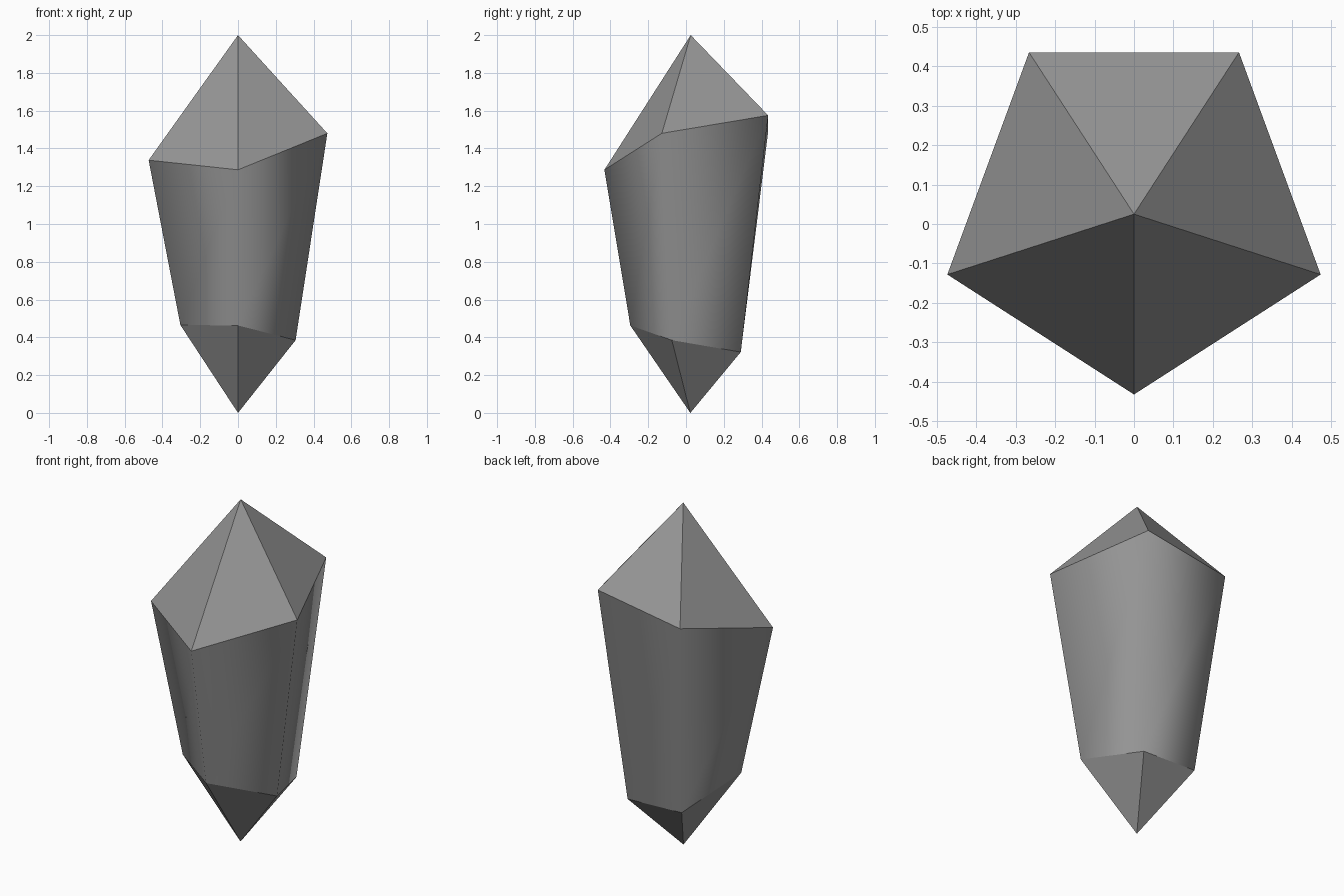
import bpy, bmesh

cube = bpy.data.objects.get("Cube")
if cube:
    bpy.data.objects.remove(cube, do_unlink=True)

# Stone colour
stone = bpy.data.materials.new("grey_stone")
stone.use_nodes = True
grey = (0.3, 0.3, 0.3, 1)
stone.diffuse_color = grey
stone.node_tree.nodes["Principled BSDF"].inputs["Base Color"].default_value = grey

# Uneven five-sided rings, counter-clockwise from the front corner
LOWER_RING = [(0, -.295, .463), (.305, -.075, .385), (.175, .29, .322),
              (-.175, .29, .335), (-.305, -.075, .465)]
UPPER_RING = [(0, -.432, 1.287), (.473, -.128, 1.48), (.266, .435, 1.575),
              (-.266, .435, 1.49), (-.473, -.128, 1.338)]

bm = bmesh.new()
lower = [bm.verts.new(p) for p in LOWER_RING]
upper = [bm.verts.new(p) for p in UPPER_RING]
root = bm.verts.new((0, .023, 0))
peak = bm.verts.new((0, .025, 2))

# Rounded body between flat faceted tips
for i in range(5):
    j = (i + 1) % 5
    body = bm.faces.new((lower[i], lower[j], upper[j], upper[i]))
    body.smooth = True
    bm.faces.new((upper[i], upper[j], peak))
    bm.faces.new((lower[j], lower[i], root))

# Crisp edges everywhere except along the body
for edge in bm.edges:
    edge.smooth = all(face.smooth for face in edge.link_faces)

mesh = bpy.data.meshes.new("crystal")
bm.to_mesh(mesh)
bm.free()
mesh.materials.append(stone)
crystal = bpy.data.objects.new("crystal", mesh)
bpy.context.collection.objects.link(crystal)
